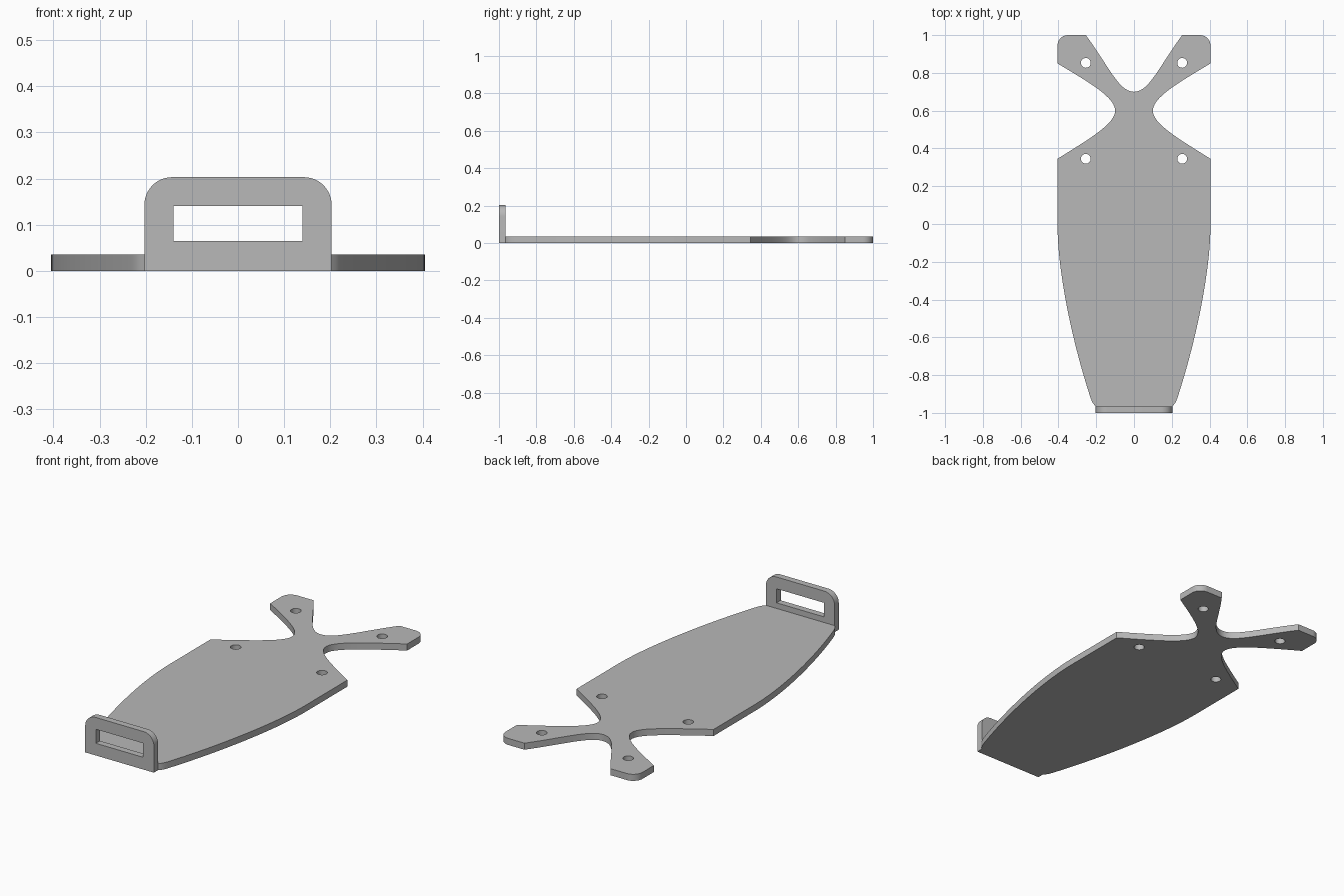
import bpy
import bmesh
from math import cos, sin, pi, radians
from mathutils import Matrix, Vector
from mathutils.geometry import interpolate_bezier

cube = bpy.data.objects.get("Cube")
if cube:
    bpy.data.objects.remove(cube, do_unlink=True)

THICK = 0.035

grey = bpy.data.materials.new("plain grey")
grey.use_nodes = True
colour = (0.48, 0.48, 0.48, 1)
grey.diffuse_color = colour
grey.node_tree.nodes["Principled BSDF"].inputs["Base Color"].default_value = colour


def bezier(a, b, c, d, n=14):
    return [p.to_2d() for p in interpolate_bezier(*(Vector((*q, 0)) for q in (a, b, c, d)), n)]


def arc(x, y, r, start, end, n=12):
    angles = [radians(start + (end - start) * i / n) for i in range(n + 1)]
    return [Vector((x + r * cos(t), y + r * sin(t))) for t in angles]


def mirrored(half):
    """Close a right-hand outline with its mirror image."""
    left = [Vector((-p.x, p.y)) for p in reversed(half) if p.x > 1e-4]
    points = []
    for p in half + left:
        if not points or (p - points[-1]).length > 1e-4:
            points.append(p)
    return points


def plate(name, loops, matrix):
    """Extrude an outline with holes into a solid sheet."""
    curve = bpy.data.curves.new(name, "CURVE")
    curve.dimensions = "2D"
    curve.fill_mode = "BOTH"
    curve.extrude = THICK / 2
    for loop in loops:
        spline = curve.splines.new("POLY")
        spline.points.add(len(loop) - 1)
        for point, p in zip(spline.points, loop):
            point.co = (p.x, p.y, 0, 1)
        spline.use_cyclic_u = True
    temp = bpy.data.objects.new(name + " outline", curve)
    bpy.context.collection.objects.link(temp)
    bpy.context.view_layer.update()
    deps = bpy.context.evaluated_depsgraph_get()
    mesh = bpy.data.meshes.new_from_object(temp.evaluated_get(deps))
    bpy.data.objects.remove(temp, do_unlink=True)
    bm = bmesh.new()
    bm.from_mesh(mesh)
    bmesh.ops.remove_doubles(bm, verts=bm.verts, dist=1e-5)
    bmesh.ops.transform(bm, matrix=matrix, verts=bm.verts)
    bmesh.ops.recalc_face_normals(bm, faces=bm.faces)
    bm.to_mesh(mesh)
    bm.free()
    mesh.name = name
    mesh.materials.clear()
    mesh.materials.append(grey)
    obj = bpy.data.objects.new(name, mesh)
    bpy.context.collection.objects.link(obj)
    bpy.ops.object.select_all(action="DESELECT")
    obj.select_set(True)
    bpy.context.view_layer.objects.active = obj
    bpy.ops.object.shade_smooth_by_angle(angle=radians(30))
    return obj


# Base: tapered body, narrow waist and two splayed arms
W = 0.405
half = [Vector((0, -0.965)), Vector((0.203, -0.965))]
half += bezier((0.203, -0.965), (0.22, -0.95), (0.225, -0.935), (0.235, -0.905), 6)
half += bezier((0.235, -0.905), (0.33, -0.61), (W, -0.25), (W, 0), 24)
half += bezier((W, 0.345), (0.23, 0.455), (0.1, 0.53), (0.1, 0.6))
half += bezier((0.1, 0.6), (0.1, 0.67), (0.23, 0.745), (W, 0.85))
half += arc(W - 0.055, 0.945, 0.055, 0, 90)
half += bezier((0.255, 1), (0.13, 0.83), (0.08, 0.7), (0, 0.7), 20)
holes = [arc(sx * 0.255, y, 0.026, 0, 345, 23) for sx in (-1, 1) for y in (0.345, 0.853)]
plate("base_plate", [mirrored(half)] + holes, Matrix.Translation((0, 0, THICK / 2)))

# Upright handle with a rounded top and a slot
H = 0.203
half = [Vector((0, 0)), Vector((H, 0))] + arc(H - 0.06, H - 0.06, 0.06, 0, 90) + [Vector((0, H))]
slot = [Vector(p) for p in ((-0.14, 0.065), (0.14, 0.065), (0.14, 0.14), (-0.14, 0.14))]
upright = Matrix.Translation((0, -1 + THICK / 2, 0)) @ Matrix.Rotation(pi / 2, 4, "X")
plate("front_handle", [mirrored(half), slot], upright)
